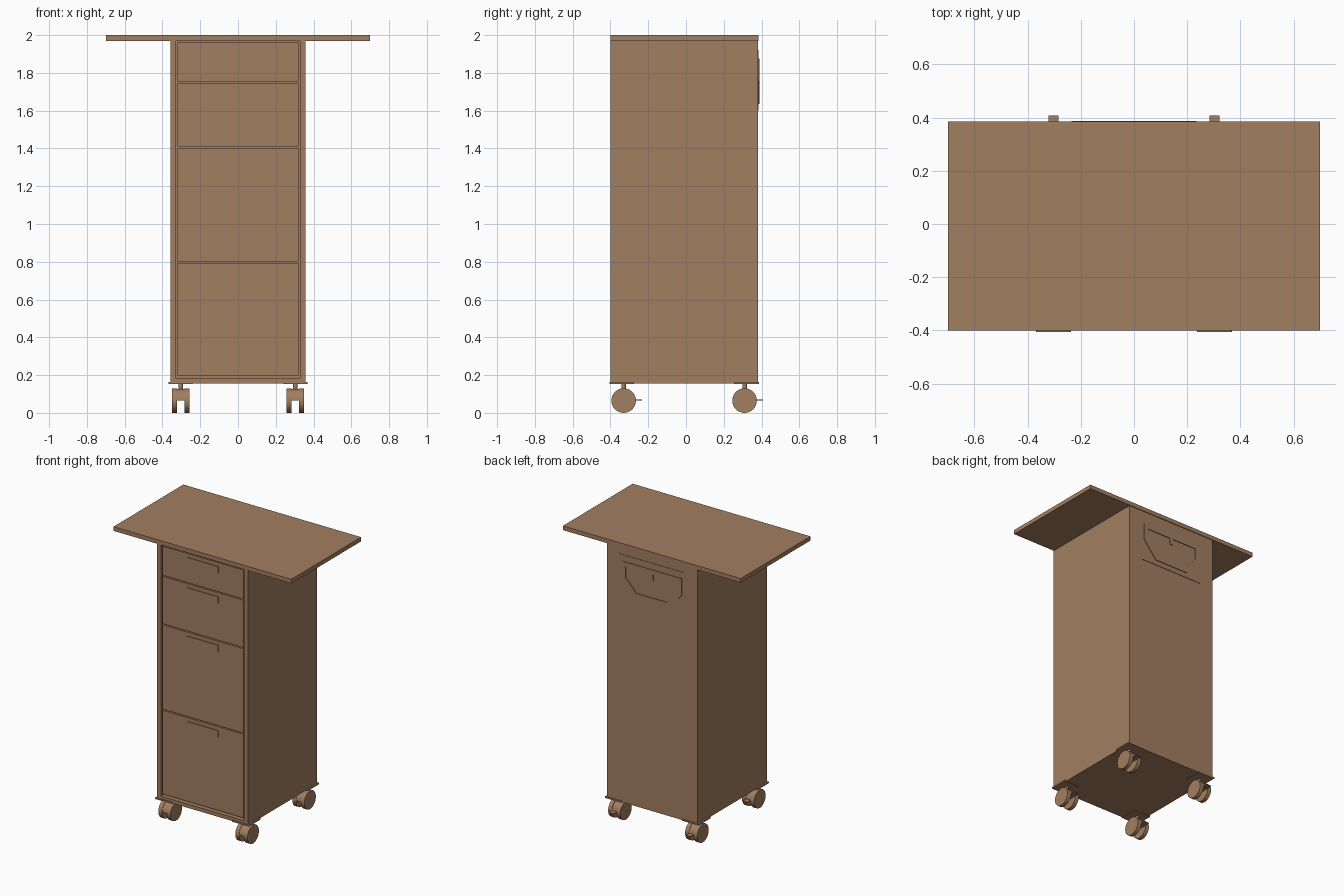
import bpy, bmesh, math
from mathutils import Matrix

if "Cube" in bpy.data.objects:
    bpy.data.objects.remove(bpy.data.objects["Cube"])

mat = bpy.data.materials.new("warm brown")
mat.diffuse_color = (0.36, 0.21, 0.12, 1)
mat.use_nodes = True
mat.node_tree.nodes["Principled BSDF"].inputs["Base Color"].default_value = mat.diffuse_color


def finish(bm, name):
    bmesh.ops.recalc_face_normals(bm, faces=bm.faces)
    me = bpy.data.meshes.new(name)
    bm.to_mesh(me)
    bm.free()
    ob = bpy.data.objects.new(name, me)
    bpy.context.collection.objects.link(ob)
    me.materials.append(mat)
    return ob


def box(name, x0, x1, y0, y1, z0, z1):
    bm = bmesh.new()
    m = Matrix.Translation(((x0 + x1) / 2, (y0 + y1) / 2, (z0 + z1) / 2)) \
        @ Matrix.Diagonal((x1 - x0, y1 - y0, z1 - z0, 1))
    bmesh.ops.create_cube(bm, size=1, matrix=m)
    return finish(bm, name)


def cylinder(name, centre, r, depth, axis='Z', seg=32):
    bm = bmesh.new()
    rot = Matrix.Rotation(math.pi / 2, 4, 'Y') if axis == 'X' else Matrix()
    bmesh.ops.create_cone(bm, cap_ends=True, segments=seg, radius1=r, radius2=r,
                          depth=depth, matrix=Matrix.Translation(centre) @ rot)
    ob = finish(bm, name)
    for p in ob.data.polygons:      # smooth rim, flat caps
        p.use_smooth = len(p.vertices) == 4
    ob.data.set_sharp_from_angle(angle=math.radians(40))
    return ob


def prism(name, pts, axis, a, b):
    """Extrude a 2D outline along x (points are y,z) or y (points are x,z)."""
    bm = bmesh.new()
    place = (lambda p, d: (d, p[0], p[1])) if axis == 'X' else (lambda p, d: (p[0], d, p[1]))
    lo = [bm.verts.new(place(p, a)) for p in pts]
    hi = [bm.verts.new(place(p, b)) for p in pts]
    bm.faces.new(lo)
    bm.faces.new(hi)
    for i in range(len(pts)):
        j = (i + 1) % len(pts)
        bm.faces.new((lo[i], lo[j], hi[j], hi[i]))
    return finish(bm, name)


# worktop and cabinet carcass
W, T = 0.357, 0.03
F, B = -0.40, 0.38
box("worktop", -0.70, 0.70, F, 0.385, 1.97, 2.0)
box("left_panel", -W, -W + T, F, B, 0.155, 1.97)
box("right_panel", W - T, W, F, B, 0.155, 1.97)
box("bottom_panel", -W + T, W - T, F, B, 0.155, 0.182)
box("back_panel", -W + T, W - T, B - 0.02, B, 0.182, 1.97)

# drawers: box, front and pull plate
levels = [0.193, 0.797, 1.405, 1.75, 1.965]
for i in range(4):
    z0, z1 = levels[i] + 0.004, levels[i + 1] - 0.004
    n = i + 1
    box(f"drawer_front_{n}", -0.320, 0.320, F + 0.006, F + 0.03, z0, z1)
    box(f"drawer_body_{n}", -0.30, 0.30, F + 0.03, B - 0.05, z0 + 0.02, z1 - 0.03)
    box(f"drawer_pull_{n}", -0.122, 0.122, F, F + 0.01, z1 - 0.076, z1 - 0.026)

# rear plate with tapered pocket
box("rear_plate", -0.255, 0.255, B - 0.002, B + 0.003, 1.60, 1.92)


def pocket(top, side, mid, base, low):
    return [(-side, top), (side, top), (side, mid), (base, low), (-base, low), (-side, mid)]


outer = pocket(1.875, 0.235, 1.755, 0.135, 1.635)
inner = pocket(1.845, 0.205, 1.765, 0.12, 1.675)
# rim of the pocket made from one segment per outline edge
bm = bmesh.new()
rings = [[bm.verts.new((x, y, z)) for x, z in pts]
         for pts, y in ((outer, B), (outer, B + 0.008), (inner, B + 0.008), (inner, B))]
for k in range(4):
    a, b = rings[k], rings[(k + 1) % 4]
    for i in range(6):
        j = (i + 1) % 6
        bm.faces.new((a[i], a[j], b[j], b[i]))
finish(bm, "pocket_rim")
box("rear_latch", -0.013, 0.013, B, B + 0.008, 1.80, 1.85)

# casters
R, CZ = 0.065, 0.065
for sx, side in ((-1, "left"), (1, "right")):
    for cy, end in ((-0.33, "front"), (0.31, "rear")):
        cx = sx * 0.303
        tag = f"{end}_{side}"
        py = cy - 0.01 if cy < 0 else cy + 0.01
        box(f"caster_plate_{tag}", cx - 0.066, cx + 0.066, py - 0.066, py + 0.066, 0.153, 0.163)
        cylinder(f"caster_stem_{tag}", (cx, cy, 0.14), 0.012, 0.04, seg=16)
        for s in (-1, 1):
            cylinder(f"caster_wheel_{tag}_{'inner' if s * sx < 0 else 'outer'}",
                     (cx + s * 0.0335, cy, CZ), R, 0.028, 'X')
        # half-round hood between the wheels
        arc = [(cy + 0.062 * math.cos(math.pi * k / 16), CZ + 0.062 * math.sin(math.pi * k / 16))
               for k in range(17)]
        prism(f"caster_hood_{tag}", arc, 'X', cx - 0.02, cx + 0.02)
        box(f"caster_lever_{tag}", cx - 0.019, cx + 0.019, cy + 0.04, cy + 0.098, 0.066, 0.071)
